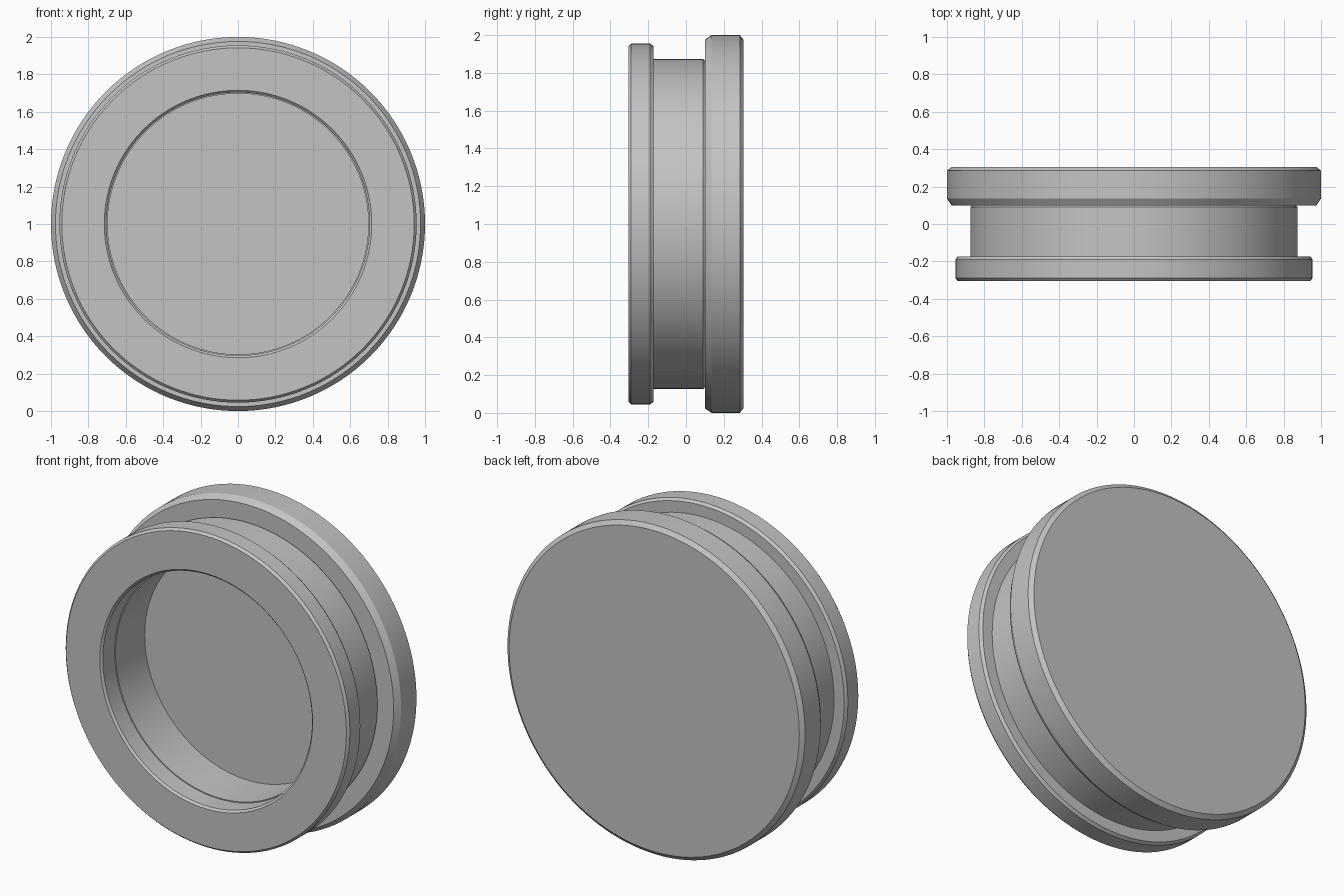
import bpy, bmesh, math
from mathutils import Matrix, Vector

if "Cube" in bpy.data.objects:
    bpy.data.objects.remove(bpy.data.objects["Cube"], do_unlink=True)

SEGMENTS = 128
CENTRE = Vector((0, 0, 1))

grey = bpy.data.materials.new("plain grey")
grey.use_nodes = True
grey.diffuse_color = (0.55, 0.55, 0.55, 1)
grey.node_tree.nodes["Principled BSDF"].inputs["Base Color"].default_value = grey.diffuse_color


def lathe(name, profile, closed):
    """Turn a (radius, y) profile around the horizontal front-to-back axis."""
    bm = bmesh.new()
    verts = [bm.verts.new((r, y, 1)) for r, y in profile]
    edges = [bm.edges.new(pair) for pair in zip(verts, verts[1:])]
    if closed:
        edges.append(bm.edges.new((verts[-1], verts[0])))
    bmesh.ops.spin(bm, geom=verts + edges, cent=CENTRE, axis=(0, 1, 0),
                   angle=math.tau, steps=SEGMENTS, use_merge=True)
    bmesh.ops.remove_doubles(bm, verts=bm.verts, dist=0.0001)
    bmesh.ops.recalc_face_normals(bm, faces=bm.faces)
    mesh = bpy.data.meshes.new(name)
    bm.to_mesh(mesh)
    bm.free()
    mesh.materials.append(grey)
    mesh.shade_smooth()
    mesh.set_sharp_from_angle(angle=math.radians(25))
    obj = bpy.data.objects.new(name, mesh)
    bpy.context.collection.objects.link(obj)
    return obj


# Front ring with bevelled outer and inner rims
lathe("front_ring", [
    (0.715, -0.305), (0.942, -0.305), (0.955, -0.29), (0.955, -0.19),
    (0.942, -0.173), (0.703, -0.173), (0.703, -0.293)], True)

# Hollow barrel joining the ring to the back disc
lathe("barrel", [
    (0.697, -0.18), (0.874, -0.18), (0.874, 0.09), (0.866, 0.10),
    (0.697, 0.10)], True)

# Solid back disc, whose front face is the floor of the recess
lathe("back_disc", [
    (0, 0.10), (0.976, 0.10), (1, 0.136), (1, 0.285),
    (0.975, 0.305), (0, 0.305)], False)
